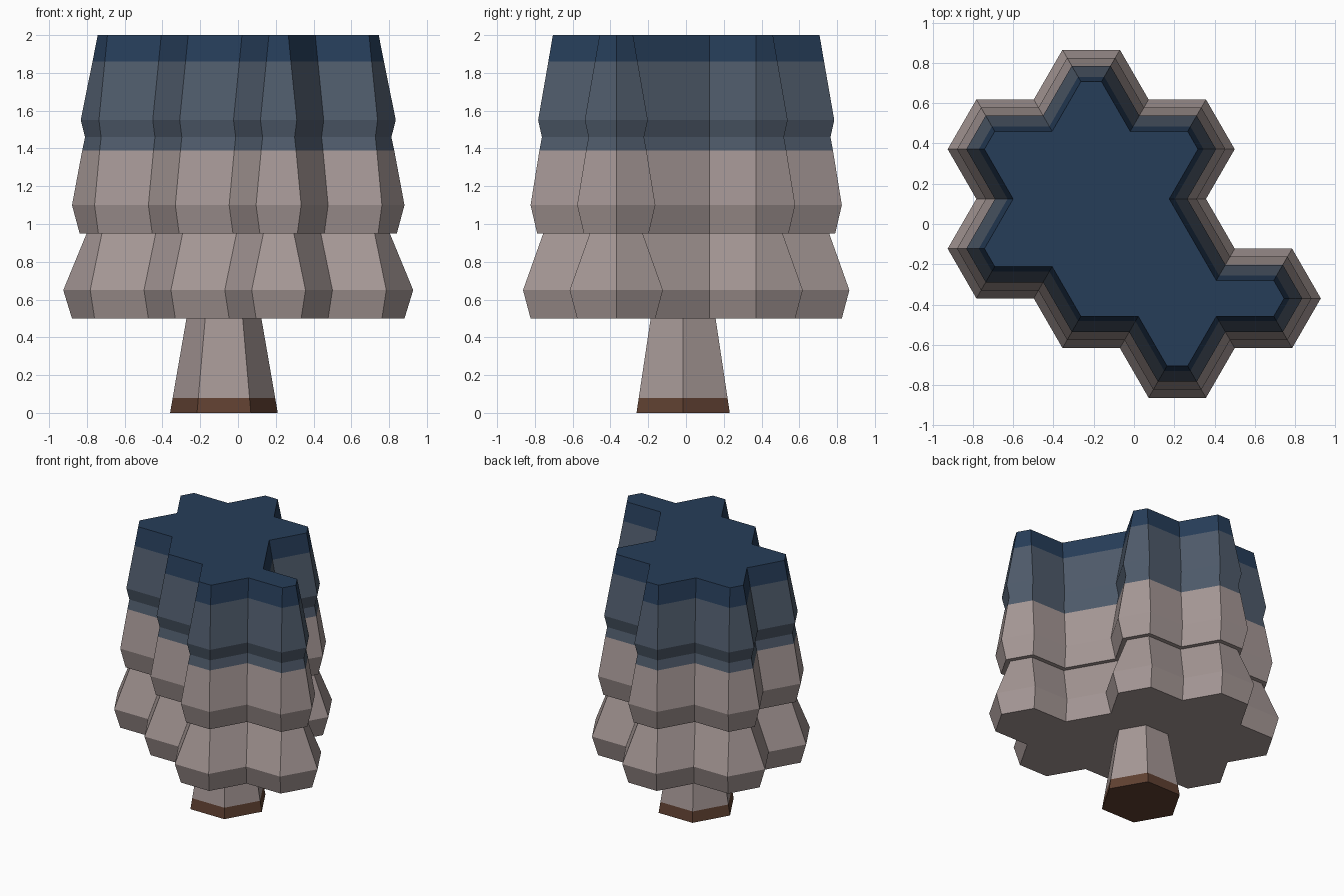
import bpy, bmesh, math
from mathutils import Vector

cube = bpy.data.objects.get("Cube")
if cube:
    bpy.data.objects.remove(cube, do_unlink=True)

SIDE = 0.285


def material(name, hex_code):
    def linear(c):
        return c / 12.92 if c <= 0.04045 else ((c + 0.055) / 1.055) ** 2.4
    rgb = [linear(int(hex_code[i:i + 2], 16) / 255) for i in (0, 2, 4)]
    mat = bpy.data.materials.new(name)
    mat.use_nodes = True
    mat.diffuse_color = (*rgb, 1)
    bsdf = mat.node_tree.nodes["Principled BSDF"]
    bsdf.inputs["Base Color"].default_value = (*rgb, 1)
    bsdf.inputs["Roughness"].default_value = 0.9
    return mat


STONE = material("pale stone", "A69896")
SLATE = material("slate blue", "4F5B6B")
NAVY = material("dark navy", "263D59")
BROWN = material("dark brown", "5F4031")


def walk(start, turns):
    """Outline of equal sides; each letter turns 60 degrees left or right."""
    pts, pos, heading = [], Vector(start), 0
    for t in "-" + turns:
        heading += {"L": 60, "R": -60, "-": 0}[t]
        pts.append(pos.copy())
        a = math.radians(heading)
        pos += SIDE * Vector((math.cos(a), math.sin(a)))
    return pts


def inset(pts, d):
    """Move every side of a counter-clockwise outline inward by d."""
    out = []
    for i, p in enumerate(pts):
        e1 = (p - pts[i - 1]).normalized()
        e2 = (pts[(i + 1) % len(pts)] - p).normalized()
        n1, n2 = Vector((-e1.y, e1.x)), Vector((-e2.y, e2.x))
        out.append(p + (n1 + n2) * d / (1 + n1.dot(n2)))
    return out


def loft(name, outline, levels, mats, cap_bottom=True, cap_top=False):
    """Stack inset outlines; levels are (z, inset, material of band above)."""
    bm = bmesh.new()
    rings = [[bm.verts.new((p.x, p.y, z)) for p in inset(outline, d)]
             for z, d, _ in levels]
    n = len(outline)
    for (low, high), level in zip(zip(rings, rings[1:]), levels):
        for i in range(n):
            j = (i + 1) % n
            f = bm.faces.new((low[i], low[j], high[j], high[i]))
            f.material_index = level[2]
    if cap_bottom:
        bm.faces.new(rings[0][::-1]).material_index = levels[0][2]
    if cap_top:
        bm.faces.new(rings[-1]).material_index = levels[-1][2]
    mesh = bpy.data.meshes.new(name)
    bm.to_mesh(mesh)
    bm.free()
    for m in mats:
        mesh.materials.append(m)
    obj = bpy.data.objects.new(name, mesh)
    bpy.context.collection.objects.link(obj)
    return obj


# Cluster outline made of joined hexagons
cluster = walk((-0.355, -0.616), "RLLRLLLRRLLRLLRLLRLLR")

# Lower tier, bulging outward
loft("lower_tier", cluster,
     [(0.5, 0.04, 0), (0.65, 0, 0), (0.95, 0.107, 0)], [STONE])

# Upper tier with a notch, coloured in bands
loft("upper_tier", cluster,
     [(0.95, 0.075, 0), (1.1, 0.04, 0), (1.39, 0.087, 1), (1.46, 0.1, 1),
      (1.55, 0.08, 1), (1.86, 0.134, 2), (2.0, 0.158, 2)],
     [STONE, SLATE, NAVY], cap_top=True)

# Tapered hexagonal stem with a dark foot
hexagon = walk((-0.217, -0.262), "LLLLL")
loft("stem", hexagon,
     [(0, 0, 0), (0.08, 0.012, 1), (0.5, 0.075, 1)], [BROWN, STONE])
